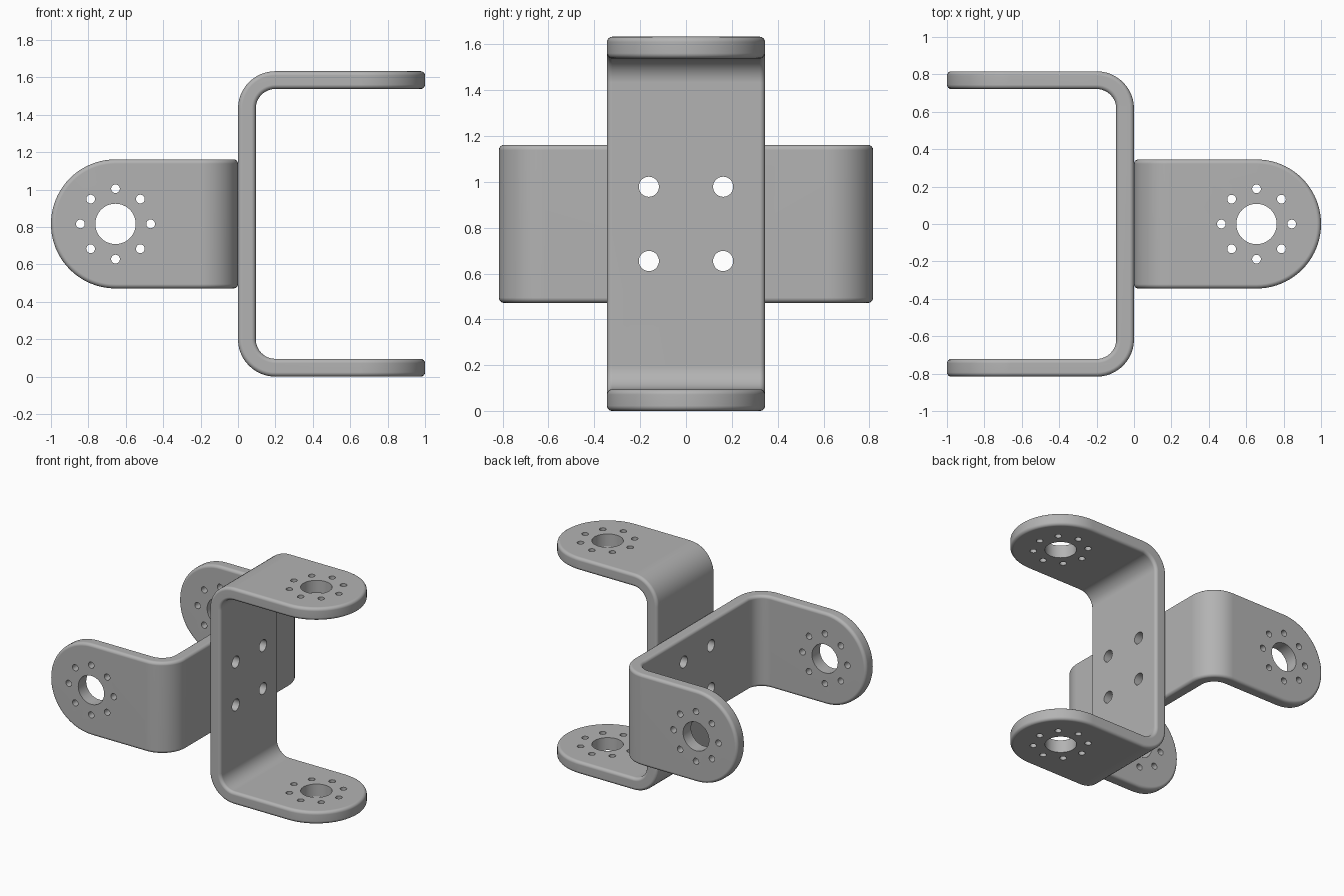
import bpy, bmesh, math
from math import cos, sin, pi
from mathutils import Matrix, Vector

HALF = 0.8165      # half the bracket height
THICK = 0.095      # plate thickness
WIDTH = 0.345      # half the plate width, also the tip radius
TIP = 1 - WIDTH    # centre of the rounded tip
BEND = 0.2         # outer bend radius

if "Cube" in bpy.data.objects:
    bpy.data.objects.remove(bpy.data.objects["Cube"], do_unlink=True)

metal = bpy.data.materials.new("grey metal")
metal.use_nodes = True
grey = (0.45, 0.45, 0.45, 1)
metal.diffuse_color = grey
metal.node_tree.nodes["Principled BSDF"].inputs["Base Color"].default_value = grey


def arc(cx, cy, r, start, end, steps):
    return [(cx + r * cos(start + (end - start) * i / steps),
             cy + r * sin(start + (end - start) * i / steps)) for i in range(steps + 1)]


def prism(bm, points, depth):
    """Extrude a 3D outline symmetrically along the depth vector."""
    face = bm.faces.new([bm.verts.new(Vector(p) - depth) for p in points])
    new = bmesh.ops.extrude_face_region(bm, geom=[face])["geom"]
    verts = [v for v in new if isinstance(v, bmesh.types.BMVert)]
    bmesh.ops.translate(bm, verts=verts, vec=depth * 2)


def make_object(name, bm):
    bmesh.ops.recalc_face_normals(bm, faces=bm.faces)
    mesh = bpy.data.meshes.new(name)
    bm.to_mesh(mesh)
    bm.free()
    obj = bpy.data.objects.new(name, mesh)
    bpy.context.collection.objects.link(obj)
    mesh.materials.append(metal)
    return obj


def select(obj):
    bpy.ops.object.select_all(action="DESELECT")
    obj.select_set(True)
    bpy.context.view_layer.objects.active = obj


def apply_modifier(obj, kind, **settings):
    select(obj)
    mod = obj.modifiers.new(kind.lower(), kind)
    for key, value in settings.items():
        setattr(mod, key, value)
    bpy.ops.object.modifier_apply(modifier=mod.name)


def cut(obj, cutter, operation):
    apply_modifier(obj, "BOOLEAN", object=cutter, operation=operation, solver="EXACT")
    bpy.data.objects.remove(cutter, do_unlink=True)


def make_bracket(name):
    # bent strip: U profile in the xz plane
    inner = BEND - THICK
    corner = HALF - BEND
    profile = [(1.2, HALF)] + arc(BEND, corner, BEND, pi / 2, pi, 12)
    profile += arc(BEND, -corner, BEND, pi, 1.5 * pi, 12) + [(1.2, -HALF)]
    profile += [(1.2, THICK - HALF)] + arc(BEND, -corner, inner, 1.5 * pi, pi, 12)
    profile += arc(BEND, corner, inner, pi, pi / 2, 12) + [(1.2, HALF - THICK)]
    bm = bmesh.new()
    prism(bm, [(x, 0, z) for x, z in profile], Vector((0, 0.5, 0)))
    bracket = make_object(name, bm)

    # trim the strip to width with round tips
    outline = [(-0.2, -WIDTH)] + arc(TIP, 0, WIDTH, -pi / 2, pi / 2, 40) + [(-0.2, WIDTH)]
    bm = bmesh.new()
    prism(bm, [(x, y, 0) for x, y in outline], Vector((0, 0, 1)))
    cut(bracket, make_object("trim_cutter", bm), "INTERSECT")

    # rounded rim
    apply_modifier(bracket, "BEVEL", width=0.023, segments=4,
                   limit_method="ANGLE", angle_limit=math.radians(40))

    # hub hole, ring of screw holes, and four base holes
    bm = bmesh.new()

    def drill(radius, segments, matrix, depth):
        bmesh.ops.create_cone(bm, cap_ends=True, segments=segments, radius1=radius,
                              radius2=radius, depth=depth, matrix=matrix)

    drill(0.108, 48, Matrix.Translation((TIP, 0, 0)), 2)
    for i in range(8):
        a = i * pi / 4
        drill(0.0235, 20, Matrix.Translation((TIP + 0.188 * cos(a), 0.188 * sin(a), 0)), 2)
    for y in (-0.162, 0.162):
        for z in (-0.162, 0.162):
            drill(0.044, 28, Matrix.Translation((0, y, z)) @ Matrix.Rotation(pi / 2, 4, "Y"), 0.4)
    cut(bracket, make_object("hole_cutter", bm), "DIFFERENCE")

    select(bracket)
    bpy.ops.object.shade_smooth_by_angle(angle=math.radians(40))
    normals = bracket.modifiers.new("flat_face_normals", "WEIGHTED_NORMAL")
    normals.keep_sharp = True
    return bracket


# two identical brackets back to back, one turned a quarter
lift = Matrix.Translation((0, 0, HALF))
upright = make_bracket("upright_bracket")
upright.matrix_world = lift
sideways = make_bracket("sideways_bracket")
sideways.matrix_world = lift @ Matrix.Rotation(pi, 4, "Z") @ Matrix.Rotation(pi / 2, 4, "X")
